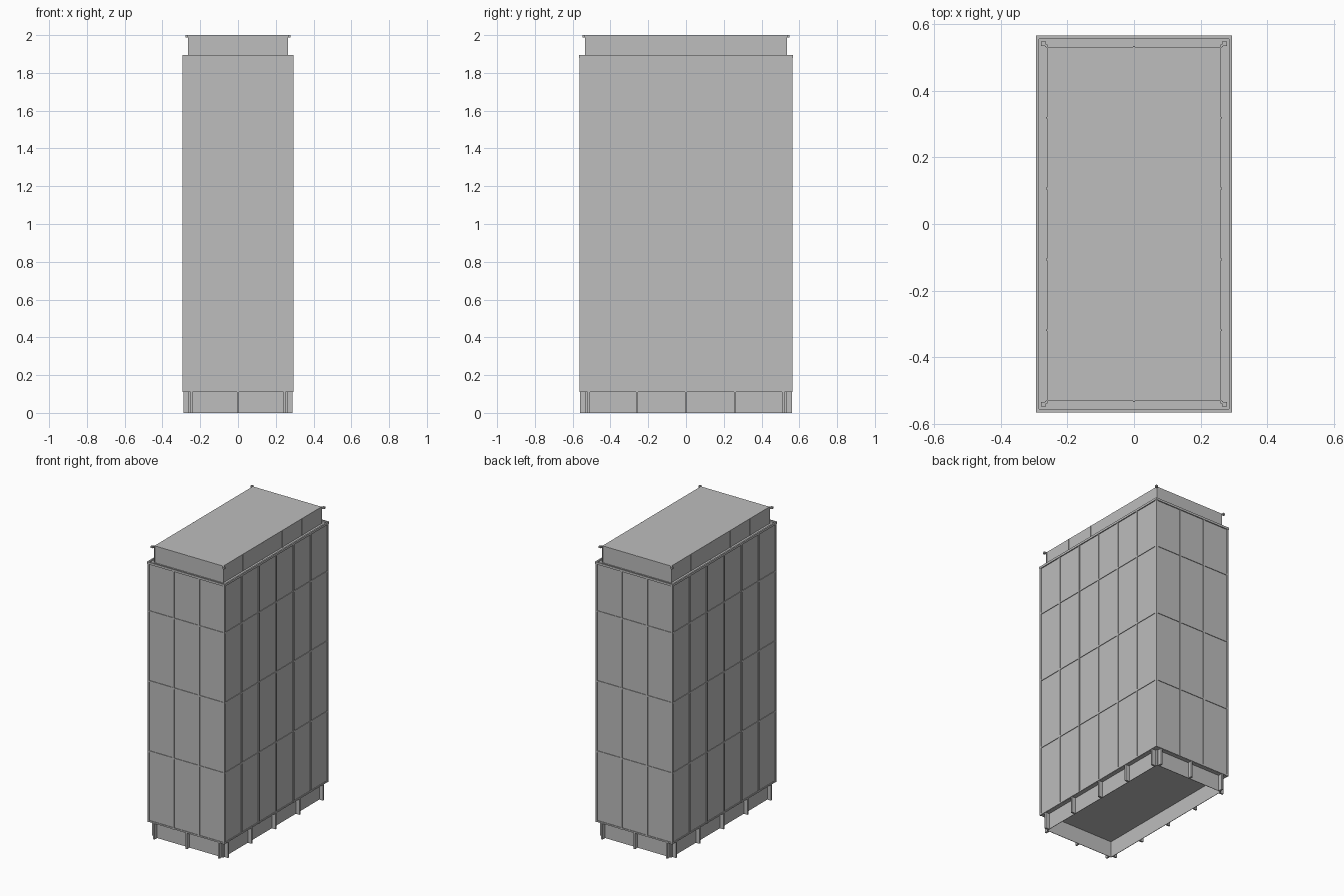
import bpy
import bmesh
from mathutils import Matrix, Vector

cube = bpy.data.objects.get("Cube")
if cube:
    bpy.data.objects.remove(cube, do_unlink=True)

grey = bpy.data.materials.new("concrete_grey")
grey.use_nodes = True
GREY = (0.51, 0.51, 0.51, 1)
grey.diffuse_color = GREY
grey.node_tree.nodes["Principled BSDF"].inputs["Base Color"].default_value = GREY


def build(name, boxes):
    """One object from boxes given as (x0, x1, y0, y1, z0, z1)."""
    bm = bmesh.new()
    for x0, x1, y0, y1, z0, z1 in boxes:
        mid = Vector((x0 + x1, y0 + y1, z0 + z1)) / 2
        size = Matrix.Diagonal((x1 - x0, y1 - y0, z1 - z0, 1))
        bmesh.ops.create_cube(bm, size=1, matrix=Matrix.Translation(mid) @ size)
    mesh = bpy.data.meshes.new(name)
    bm.to_mesh(mesh)
    bm.free()
    mesh.materials.append(grey)
    obj = bpy.data.objects.new(name, mesh)
    bpy.context.collection.objects.link(obj)
    return obj


def block(hx, hy, z0, z1):
    return (-hx, hx, -hy, hy, z0, z1)


def ring(hx, hy, t, z0, z1):
    """Four walls of thickness t inside the given half sizes."""
    return [(-hx, hx, -hy, t - hy, z0, z1), (-hx, hx, hy - t, hy, z0, z1),
            (-hx, t - hx, t - hy, hy - t, z0, z1), (hx - t, hx, t - hy, hy - t, z0, z1)]


def fins(hx, hy, depth, width, xs, ys, z0, z1):
    """Upright fins standing out from all four walls."""
    w = width / 2
    out = []
    for x in xs:
        out += [(x - w, x + w, -hy - depth, -hy, z0, z1), (x - w, x + w, hy, hy + depth, z0, z1)]
    for y in ys:
        out += [(-hx - depth, -hx, y - w, y + w, z0, z1), (hx, hx + depth, y - w, y + w, z0, z1)]
    return out


def corners(cx, cy, r, z0, z1):
    return [(sx * cx - r, sx * cx + r, sy * cy - r, sy * cy + r, z0, z1)
            for sx in (-1, 1) for sy in (-1, 1)]


def spread(half, bays):
    """Inner division positions for a wall split into equal bays."""
    return [half * (2 * i / bays - 1) for i in range(1, bays)]


BX, BY = 0.288, 0.56      # tower wall
PX, PY = 0.261, 0.533     # base skirt and rooftop block
FLOOR, DECK, RIM = 0.11, 1.885, 1.895

# Open skirt and its support fins
build("base_skirt", ring(PX, PY, 0.003, 0, FLOOR))
build("base_fins", fins(PX, PY, 0.028, 0.012, (-0.246, 0, 0.246),
                        (-0.515, -0.26, 0, 0.26, 0.515), 0, FLOOR))

# Tower with its rib grid
build("tower_body", [block(BX, BY, FLOOR, DECK)])
build("tower_ribs", fins(BX, BY, 0.005, 0.012, spread(BX, 3), spread(BY, 6), FLOOR, DECK))
build("corner_ribs", corners(BX - 0.001, BY - 0.001, 0.006, FLOOR, DECK))
bands = []
for z in (0.116, 0.595, 1.077, 1.556):
    bands += ring(BX + 0.004, BY + 0.004, 0.006, z - 0.005, z + 0.005)
build("floor_bands", bands)
build("roof_rim", ring(0.295, 0.567, 0.01, 1.88, RIM))

# Rooftop block with ribs and corner knobs
build("rooftop_block", [block(PX, PY, DECK, 2)])
build("rooftop_ribs", fins(PX, PY, 0.003, 0.005, spread(PX, 2), spread(PY, 5), DECK, 1.999))
build("rooftop_corner_ribs", corners(PX, PY, 0.003, DECK, 1.999))
build("corner_knobs", corners(0.272, 0.542, 0.007, 1.987, 2))
build("knob_stems", corners(0.264, 0.536, 0.004, 1.988, 1.998))
